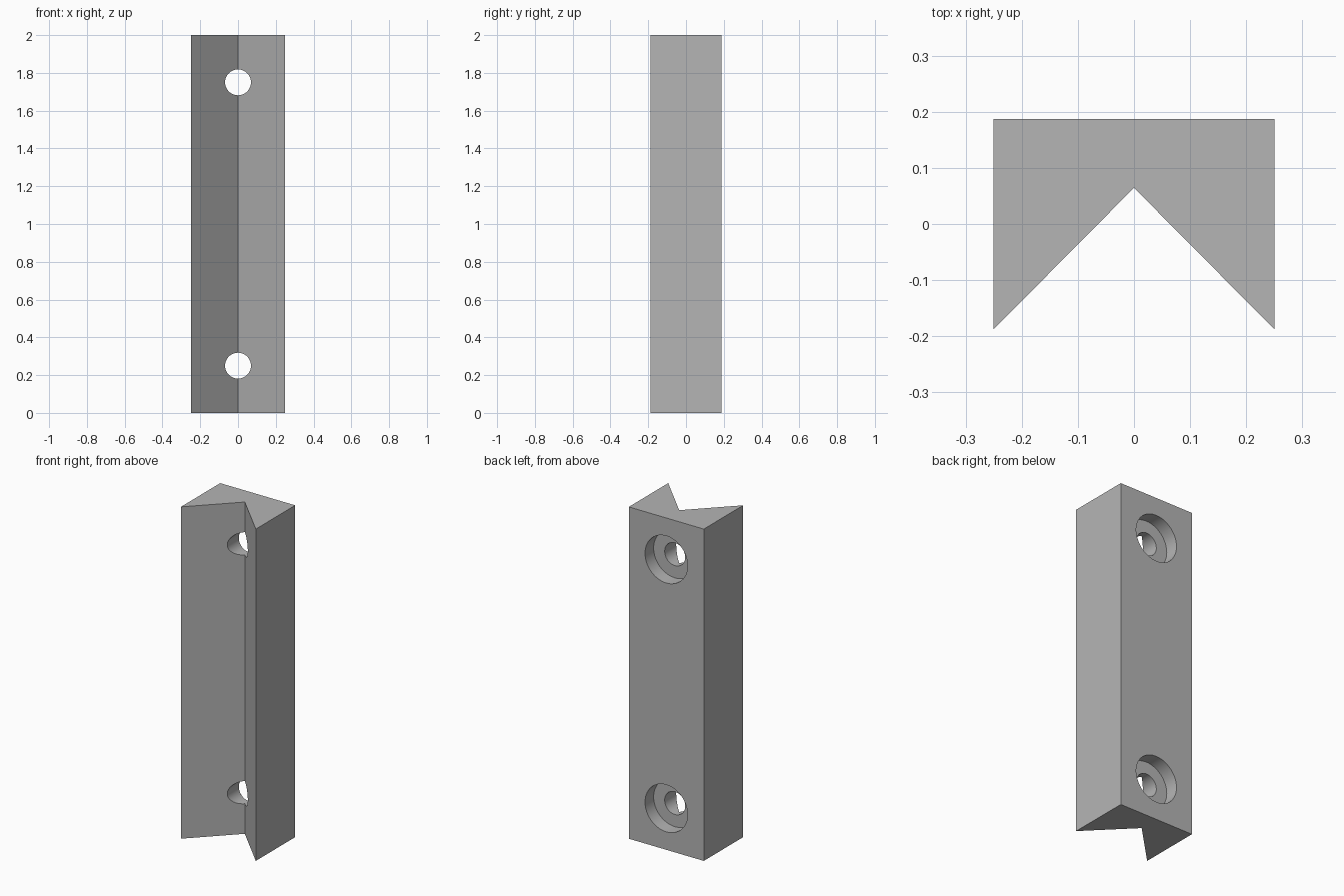
import bpy
import bmesh
import math
from mathutils import Matrix, Vector

default_cube = bpy.data.objects.get("Cube")
if default_cube:
    bpy.data.objects.remove(default_cube, do_unlink=True)

WIDTH, DEPTH, HEIGHT = 0.5, 0.375, 2.0
BACK = DEPTH / 2
APEX = 0.0645
HOLE_HEIGHTS = (0.25, 1.75)

# Single grey finish
grey = bpy.data.materials.new("plain grey")
grey.use_nodes = True
colour = (0.46, 0.46, 0.46, 1)
grey.diffuse_color = colour
grey.node_tree.nodes["Principled BSDF"].inputs["Base Color"].default_value = colour


def add_object(name, bm):
    bmesh.ops.recalc_face_normals(bm, faces=bm.faces)
    mesh = bpy.data.meshes.new(name)
    bm.to_mesh(mesh)
    bm.free()
    mesh.materials.append(grey)
    obj = bpy.data.objects.new(name, mesh)
    bpy.context.collection.objects.link(obj)
    return obj


def cylinder_cutter(name, radius, y_front, y_back):
    """Cylinders along y, one at each screw position."""
    bm = bmesh.new()
    for z in HOLE_HEIGHTS:
        place = Matrix.Translation((0, (y_front + y_back) / 2, z))
        bmesh.ops.create_cone(
            bm, cap_ends=True, segments=64, radius1=radius, radius2=radius,
            depth=y_back - y_front,
            matrix=place @ Matrix.Rotation(math.pi / 2, 4, "X"))
    return add_object(name, bm)


# Block with a V groove along the front
half = WIDTH / 2
profile = [(-half, BACK), (-half, -BACK), (0, APEX), (half, -BACK), (half, BACK)]
bm = bmesh.new()
base = bm.faces.new([bm.verts.new((x, y, 0)) for x, y in profile])
grown = bmesh.ops.extrude_face_region(bm, geom=[base])["geom"]
bmesh.ops.translate(bm, vec=Vector((0, 0, HEIGHT)),
                    verts=[v for v in grown if isinstance(v, bmesh.types.BMVert)])
block = add_object("v_groove_block", bm)

# Through holes and the wider counterbores behind them
cutters = [
    cylinder_cutter("through_hole_cutter", 0.0685, -0.4, 0.4),
    cylinder_cutter("counterbore_cutter", 0.142, BACK - 0.082, 0.4),
]
bpy.context.view_layer.objects.active = block
for cutter in cutters:
    cut = block.modifiers.new(cutter.name, "BOOLEAN")
    cut.operation = "DIFFERENCE"
    cut.solver = "EXACT"
    cut.object = cutter
    bpy.ops.object.modifier_apply(modifier=cut.name)
    bpy.data.objects.remove(cutter, do_unlink=True)

# Round bores smooth, block edges sharp
bpy.ops.object.select_all(action="DESELECT")
block.select_set(True)
bpy.ops.object.shade_smooth_by_angle(angle=math.radians(30))
